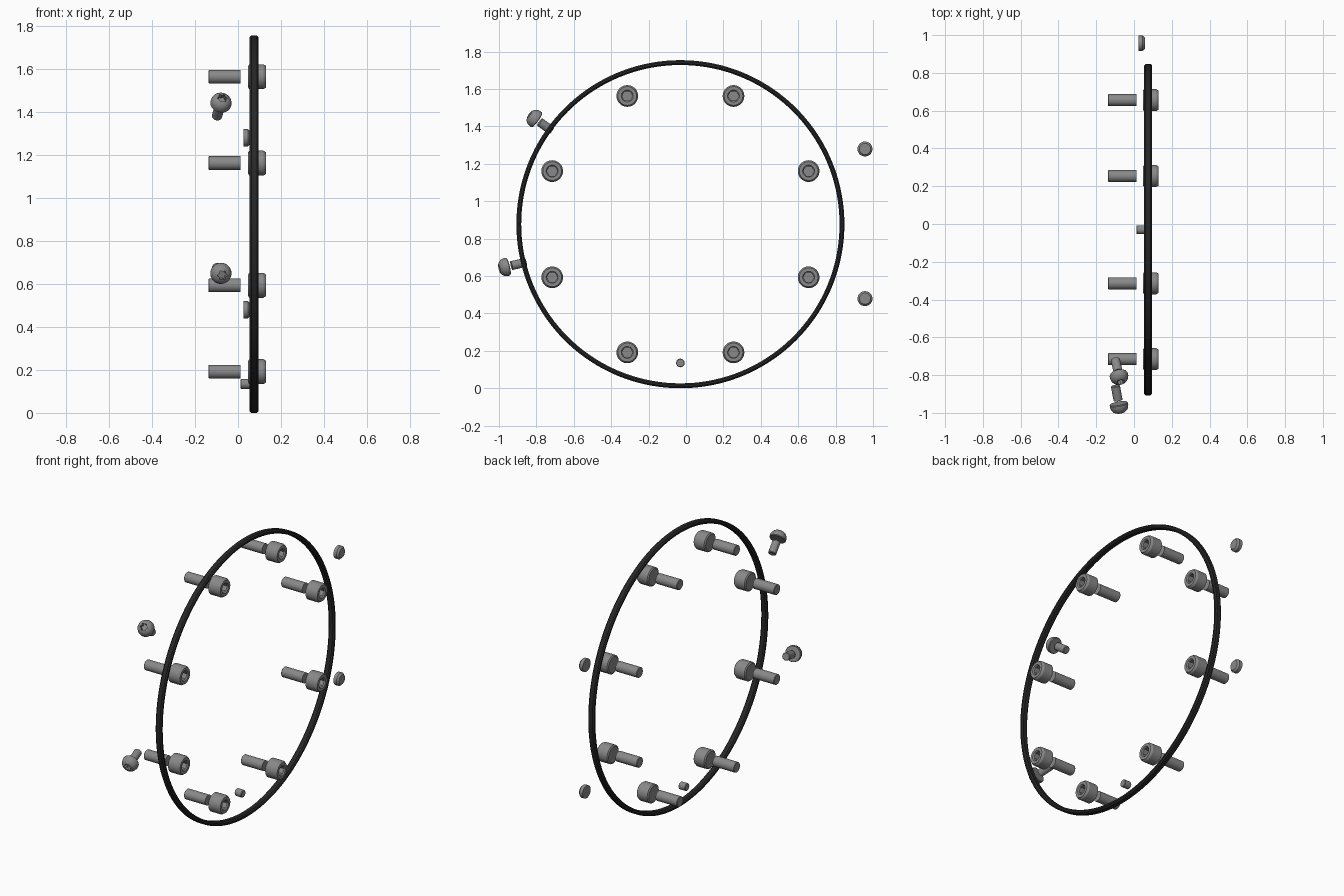
import bpy, bmesh, math
from mathutils import Vector

cube = bpy.data.objects.get("Cube")
if cube:
    bpy.data.objects.remove(cube)


def material(name, value):
    mat = bpy.data.materials.new(name)
    mat.use_nodes = True
    colour = (value, value, value, 1)
    mat.diffuse_color = colour
    mat.node_tree.nodes["Principled BSDF"].inputs["Base Color"].default_value = colour
    return mat


steel = material("grey steel", 0.25)
rubber = material("black rubber", 0.02)

CENTRE = Vector((0, -0.03, 0.877))
AXIS = Vector((1, 0, 0))


def round_shape(angle):
    return 1


def hex_shape(angle):
    step = math.pi / 3
    return math.cos(step / 2) / math.cos(angle % step - step / 2)


def star_shape(angle):
    return 1 + 0.16 * math.cos(6 * angle)


def lathe(name, profile, origin, direction, mat, segments=36, closed=False):
    """Spin (radius, height, shape) rows around the direction axis."""
    bm = bmesh.new()
    rings = []
    for radius, height, *shape in profile:
        form = shape[0] if shape else round_shape
        ring = []
        for i in range(segments):
            a = math.tau * i / segments
            r = radius * form(a)
            ring.append(bm.verts.new((r * math.cos(a), r * math.sin(a), height)))
        rings.append(ring)
    pairs = list(zip(rings, rings[1:]))
    if closed:
        pairs.append((rings[-1], rings[0]))
    else:
        bm.faces.new(rings[0])
        bm.faces.new(rings[-1])
    for low, high in pairs:
        for i in range(segments):
            j = (i + 1) % segments
            bm.faces.new((low[i], low[j], high[j], high[i]))
    bmesh.ops.recalc_face_normals(bm, faces=bm.faces)
    mesh = bpy.data.meshes.new(name)
    bm.to_mesh(mesh)
    bm.free()
    mesh.materials.append(mat)
    obj = bpy.data.objects.new(name, mesh)
    bpy.context.collection.objects.link(obj)
    obj.location = origin
    obj.rotation_euler = direction.to_track_quat("Z", "Y").to_euler()
    bpy.ops.object.select_all(action="DESELECT")
    obj.select_set(True)
    bpy.context.view_layer.objects.active = obj
    bpy.ops.object.shade_smooth_by_angle(angle=math.radians(30))
    return obj


def radial(degrees, distance, x=0.0):
    a = math.radians(degrees)
    return CENTRE + Vector((x, distance * math.cos(a), distance * math.sin(a)))


# Sealing ring with softened corners
outer, inner, half, soft = 0.877, 0.851, 0.021, 0.008
lathe("sealing_ring",
      [(inner, soft - half), (inner + soft, -half), (outer - soft, -half), (outer, soft - half),
       (outer, half - soft), (outer - soft, half), (inner + soft, half), (inner, half - soft)],
      CENTRE + AXIS * 0.075, AXIS, rubber, segments=144, closed=True)

# Eight socket bolts, each a head and a separate shank
bolt_head = [(0.05, 0.047), (0.058, 0.053), (0.058, 0.118), (0.05, 0.131), (0.032, 0.131),
             (0.029, 0.124, hex_shape), (0.029, 0.085, hex_shape)]
bolt_shank = [(0.029, -0.137), (0.032, -0.134), (0.032, 0.012)]
for k in range(8):
    spot = radial(22.5 + 45 * k, 0.742)
    lathe(f"bolt_head_{k + 1}", bolt_head, spot, AXIS, steel)
    lathe(f"bolt_shank_{k + 1}", bolt_shank, spot, AXIS, steel)

# Small locating pin at the bottom
lathe("locating_pin", [(0.020, 0.012), (0.023, 0.015), (0.023, 0.056), (0.020, 0.059)],
      radial(270, 0.742), AXIS, steel)

# Two flat plugs at the back
for side, z in (("upper", 0.402), ("lower", -0.398)):
    lathe(f"{side}_plug", [(0.040, 0.025), (0.040, 0.046), (0.030, 0.057)],
          CENTRE + Vector((0, 0.987, z)), AXIS, steel)

# Two domed screws at the front, pointing outwards
dome = [(0.046, -0.024), (0.049, -0.02), (0.049, -0.008), (0.045, 0.007), (0.037, 0.018),
        (0.026, 0.025), (0.020, 0.027, star_shape), (0.020, 0.002, star_shape)]
stem = [(0.021, -0.122), (0.024, -0.119), (0.024, -0.042)]
for side, angle in (("upper", 144), ("lower", 193.8)):
    spot = radial(angle, 0.971, -0.077)
    outward = (radial(angle, 1) - CENTRE + AXIS * 0.18).normalized()
    lathe(f"{side}_domed_screw_head", dome, spot, outward, steel)
    lathe(f"{side}_domed_screw_shank", stem, spot, outward, steel)
